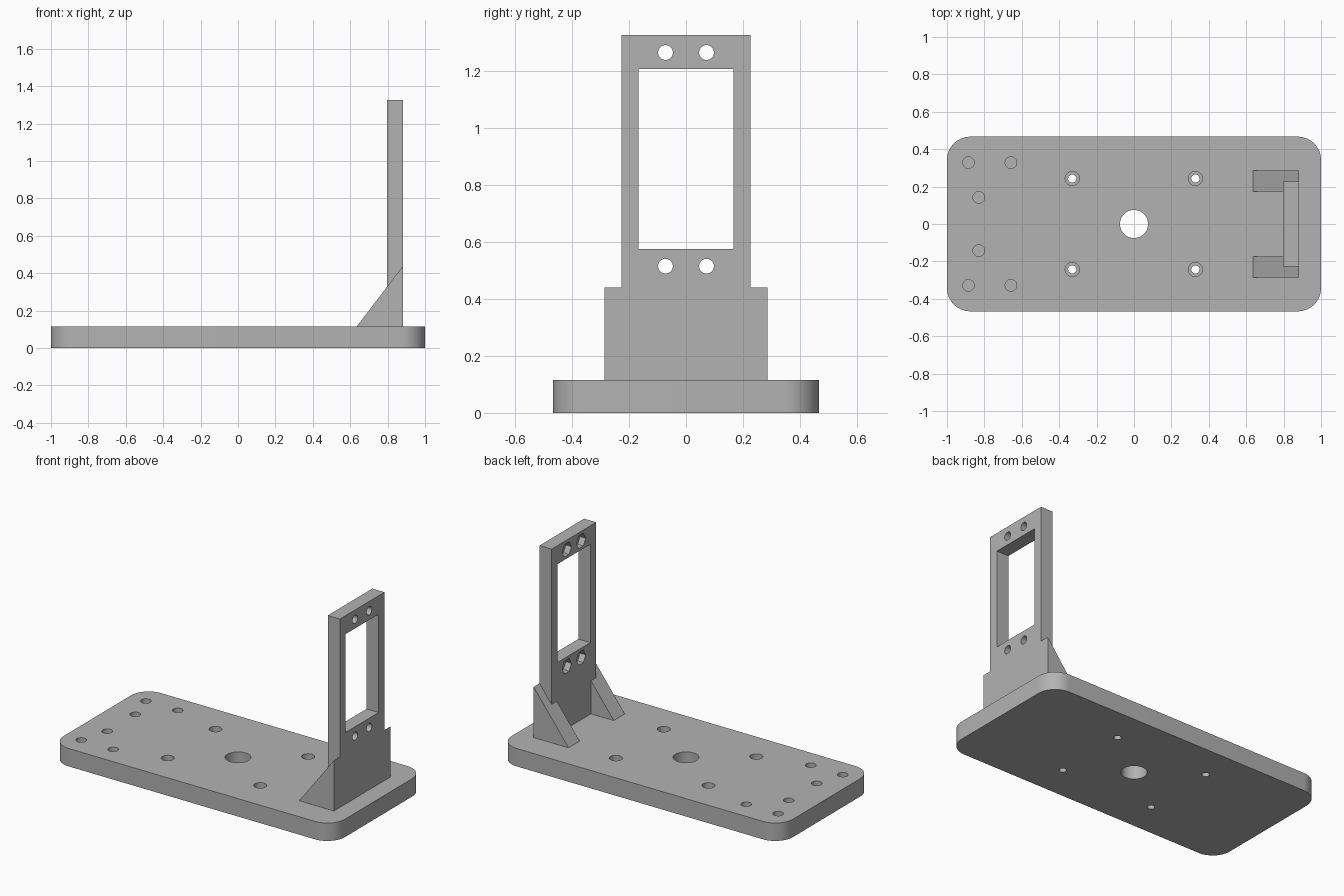
import bpy
import bmesh
from math import radians, pi
from mathutils import Matrix, Vector

cube = bpy.data.objects.get("Cube")
if cube:
    bpy.data.objects.remove(cube, do_unlink=True)

BASE_TOP = 0.115
FACE_IN, FACE_OUT = 0.797, 0.883      # upright thickness along x

grey = bpy.data.materials.new("plain grey")
grey.use_nodes = True
colour = (0.45, 0.45, 0.45, 1)
grey.diffuse_color = colour
grey.node_tree.nodes["Principled BSDF"].inputs["Base Color"].default_value = colour


def finish(bm, name):
    bmesh.ops.recalc_face_normals(bm, faces=bm.faces)
    mesh = bpy.data.meshes.new(name)
    bm.to_mesh(mesh)
    bm.free()
    mesh.materials.append(grey)
    obj = bpy.data.objects.new(name, mesh)
    bpy.context.collection.objects.link(obj)
    return obj


def box(name, low, high, corner=0):
    bm = bmesh.new()
    low, high = Vector(low), Vector(high)
    size = Matrix.Diagonal((*(high - low), 1))
    bmesh.ops.create_cube(bm, size=1, matrix=Matrix.Translation((low + high) / 2) @ size)
    if corner:
        upright_edges = [e for e in bm.edges
                         if abs(e.verts[0].co.z - e.verts[1].co.z) > 0.01]
        bmesh.ops.bevel(bm, geom=upright_edges, offset=corner, segments=14,
                        profile=0.5, affect='EDGES')
    return finish(bm, name)


def rod(name, centre, radius, length, axis='Z', sides=40):
    bm = bmesh.new()
    turn = Matrix.Rotation(pi / 2, 4, 'Y') if axis == 'X' else Matrix()
    bmesh.ops.create_cone(bm, cap_ends=True, segments=sides, radius1=radius,
                          radius2=radius, depth=length,
                          matrix=Matrix.Translation(centre) @ turn)
    return finish(bm, name)


def prism(name, profile, y0, y1):
    """Extrude an x-z profile along y."""
    bm = bmesh.new()
    face = bm.faces.new([bm.verts.new((x, y0, z)) for x, z in profile])
    moved = bmesh.ops.extrude_face_region(bm, geom=[face])["geom"]
    bmesh.ops.translate(bm, vec=(0, y1 - y0, 0),
                        verts=[v for v in moved if isinstance(v, bmesh.types.BMVert)])
    return finish(bm, name)


def combine(target, tools, operation):
    for tool in tools:
        mod = target.modifiers.new("cut", 'BOOLEAN')
        mod.operation, mod.solver, mod.object = operation, 'EXACT', tool
    graph = bpy.context.evaluated_depsgraph_get()
    result = bpy.data.meshes.new_from_object(target.evaluated_get(graph))
    target.modifiers.clear()
    target.data = result
    for tool in tools:
        bpy.data.objects.remove(tool, do_unlink=True)


def smooth(obj):
    bpy.ops.object.select_all(action='DESELECT')
    obj.select_set(True)
    bpy.context.view_layer.objects.active = obj
    bpy.ops.object.shade_smooth_by_angle(angle=radians(30))


# Base plate with rounded corners
base = box("base_plate", (-1, -0.467, 0), (1, 0.467, BASE_TOP), corner=0.125)

# Central bore, counterbored screw holes and blind holes
holes = [rod("bore", (0, 0, 0.05), 0.075, 0.4)]
for side in (-1, 1):
    for x in (-0.33, 0.328):
        holes.append(rod("counterbore", (x, side * 0.243, BASE_TOP), 0.038, 0.14))
        holes.append(rod("screw_hole", (x, side * 0.243, 0.05), 0.022, 0.4))
    for x, y in ((-0.885, 0.328), (-0.658, 0.328), (-0.83, 0.142)):
        holes.append(rod("blind_hole", (x, side * y, BASE_TOP), 0.031, 0.16))
combine(base, holes, 'DIFFERENCE')

# Upright bracket with a sloping gusset on each side
bracket = box("upright_bracket", (FACE_IN, -0.226, BASE_TOP), (FACE_OUT, 0.226, 1.326))
slope = [(0.635, BASE_TOP), (FACE_OUT, BASE_TOP), (FACE_OUT, 0.44)]
gussets = [prism("gusset", slope, s * 0.173, s * 0.286) for s in (-1, 1)]
combine(bracket, gussets, 'UNION')

# Window, mounting holes and hexagonal nut pockets on the inner face
cuts = [box("window", (0.7, -0.167, 0.575), (1, 0.167, 1.207))]
for z in (0.515, 1.265):
    for y in (-0.072, 0.072):
        cuts.append(rod("mount_hole", (0.84, y, z), 0.026, 0.3, 'X'))
        cuts.append(rod("nut_pocket", (FACE_IN, y, z), 0.047, 0.08, 'X', 6))
combine(bracket, cuts, 'DIFFERENCE')

for part in (base, bracket):
    smooth(part)
